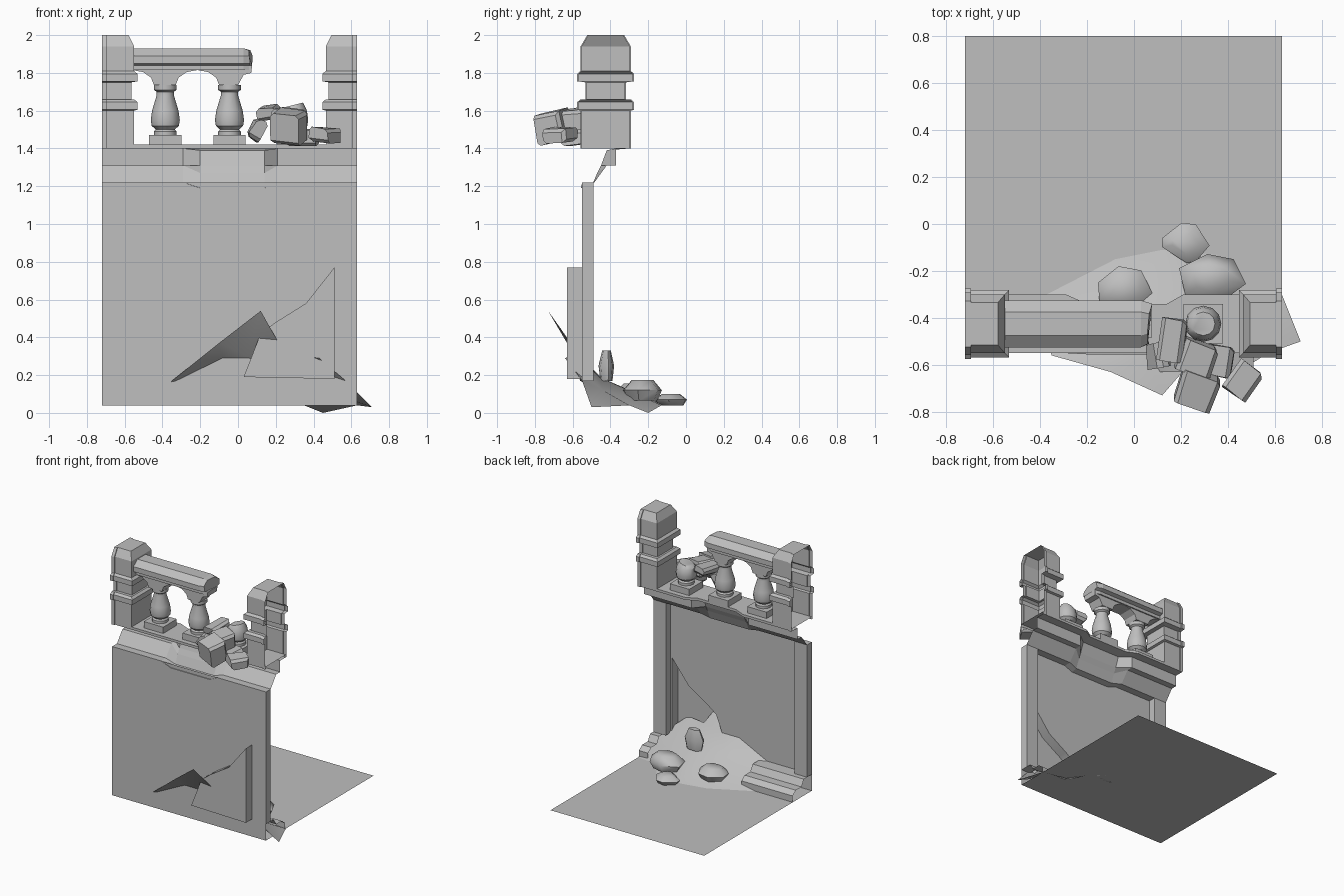
import bpy, bmesh, math, random
from mathutils import Vector, Euler

random.seed(4)
cube = bpy.data.objects.get("Cube")
if cube:
    bpy.data.objects.remove(cube)

stone = bpy.data.materials.new("grey stone")
stone.use_nodes = True
GREY = (0.52, 0.52, 0.52, 1)
stone.diffuse_color = GREY
stone.node_tree.nodes["Principled BSDF"].inputs["Base Color"].default_value = GREY


def finish(name, bm, smooth=0):
    bmesh.ops.recalc_face_normals(bm, faces=bm.faces[:])
    mesh = bpy.data.meshes.new(name)
    bm.to_mesh(mesh)
    bm.free()
    mesh.materials.append(stone)
    ob = bpy.data.objects.new(name, mesh)
    bpy.context.collection.objects.link(ob)
    if smooth:
        bpy.ops.object.select_all(action='DESELECT')
        ob.select_set(True)
        bpy.context.view_layer.objects.active = ob
        bpy.ops.object.shade_smooth_by_angle(angle=math.radians(smooth))


def loft(name, sections, closed=False, caps=(False, False), smooth=0):
    """Skin a row of equal-length sections."""
    bm = bmesh.new()
    rings = [[bm.verts.new(p) for p in s] for s in sections]
    n = len(rings[0])
    for a, b in zip(rings, rings[1:]):
        for i in range(n if closed else n - 1):
            j = (i + 1) % n
            bm.faces.new((a[i], a[j], b[j], b[i]))
    for use, ring in zip(caps, (rings[0], rings[-1])):
        if use:
            bm.faces.new(ring)
    finish(name, bm, smooth)


def along_x(profile, x):
    return [(x, y, z) for y, z in profile]


def patch(name, points, faces, smooth=0):
    """Small surface from named points and letter strings."""
    bm = bmesh.new()
    v = {k: bm.verts.new(p) for k, p in points.items()}
    for f in faces.split():
        bm.faces.new([v[c] for c in f])
    finish(name, bm, smooth)


# Floor
patch("floor", {"a": (-.72, -.55, .04), "b": (.63, -.55, .04),
                "c": (.63, .8, .04), "d": (-.72, .8, .04)}, "abcd")

# Flat wall sheet with a pocket knocked into its lower corner
W, POCKET = -.55, -.63
corners = {"a": (-.72, .04), "b": (.63, .04), "c": (.63, 1.22), "d": (-.72, 1.22)}
hole = {"h": (.03, .19), "j": (.12, .42), "g": (.2, .48),
        "k": (.36, .58), "e": (.51, .77), "f": (.51, .18)}
points = {n: (x, W, z) for n, (x, z) in {**corners, **hole}.items()}
points.update({n.upper(): (x, POCKET, z) for n, (x, z) in hole.items()})
rim = " ".join(p + q + q.upper() + p.upper() for p, q in zip("hjgkef", "jgkefh"))
patch("wall", points, "ahd hjd jgd gkd ked edc ecb efb fba fah HJGKEF " + rim, 60)

# Corner pilasters behind the wall
for side, xo, xi in (("right", -.72, -.61), ("left", .63, .52)):
    foot = [(xo, W), (xo, -.49), (xi, -.49), (xi, W)]
    loft(side + "_pilaster", [[(x, y, z) for x, y in foot] for z in (.17, 1.22)])

# Cornice with a chipped middle
full = [(W, 1.22), (-.49, 1.22), (-.42, 1.31), (-.37, 1.31), (-.37, 1.4),
        (-.3, 1.4), (-.3, 1.42), (W, 1.42), (W, 1.4)]
chip = [(-.555, 1.19), (-.5, 1.2), (-.47, 1.27), (-.45, 1.31), (-.42, 1.39),
        (-.34, 1.4), (-.34, 1.42), (W, 1.42), (W, 1.4)]
loft("cornice", [along_x(full if abs(x + .03) > .2 else chip, x)
                 for x in (-.72, -.29, -.2, .14, .21, .63)])

# Skirting at both ends of the wall foot
skirt = [(W, .17), (-.45, .17), (-.42, .12), (-.35, .12), (-.31, .09), (-.31, .04)]
for side, x0, x1 in (("right", -.72, -.27), ("left", .55, .63)):
    loft(side + "_skirting", [along_x(skirt, x0), along_x(skirt, x1)])

# Posts: half shells open on the outer side, with a thin rim
levels = [(1.4, .125, 0), (1.6, .125, 0), (1.605, .143, -.018), (1.645, .143, -.018),
          (1.66, .125, 0), (1.66, .1, .015), (1.75, .1, .015), (1.755, .143, -.018),
          (1.795, .143, -.018), (1.81, .125, 0), (1.94, .125, 0), (2, .09, .03)]
for side, xo, xi in (("right", -.72, -.55), ("left", .63, .465)):
    s = 1 if xo > 0 else -1
    rows = []
    for z, h, inset in levels:
        half = [(xo, h + .008), (xo - s * .025, h + .008), (xo - s * .025, h), (xi + s * inset, h)]
        rows.append([(x, -.425 - y, z) for x, y in half] +
                    [(x, -.425 + y, z) for x, y in reversed(half)])
    loft(side + "_post", rows, caps=(False, True))

# Handrail with a broken end
rail = [(-.07, 1.815), (-.07, 1.84), (-.1, 1.85), (-.1, 1.89), (-.05, 1.93),
        (.05, 1.93), (.1, 1.89), (.1, 1.85), (.07, 1.84), (.07, 1.815)]
rows = [[(x, y - .425, z) for y, z in rail] for x in (-.56, .03)]
rows.append([(.075 + random.uniform(-.02, .005), y * .85 - .425, z - .01 * (z > 1.9)) for y, z in rail])
loft("handrail", rows, closed=True, caps=(True, True))


# Arched panel under the handrail
def arch(cx, start, end):
    return [(cx + .115 * math.cos(math.radians(a)), 1.735 + .08 * math.sin(math.radians(a)))
            for a in range(start, end, -30)]


outline = ([(-.56, 1.84), (-.56, 1.815)] + arch(-.56, 60, -1) + arch(-.215, 180, -1)
           + [(0, 1.735), (.03, 1.79), (.07, 1.8), (.075, 1.84)])
loft("arch_panel", [[(x, y, z) for x, z in outline] for y in (-.485, -.365)],
     closed=True, caps=(True, True))


def box(name, loc, size, rot=(0, 0, 0), bevel=0, jitter=0):
    bm = bmesh.new()
    bmesh.ops.create_cube(bm, size=1)
    turn = Euler([math.radians(a) for a in rot]).to_matrix()
    for v in bm.verts:
        v.co = Vector([c * k + random.uniform(-jitter, jitter) for c, k in zip(v.co, size)])
    if bevel:
        bmesh.ops.bevel(bm, geom=list(bm.edges)[::2], offset=bevel, segments=1, affect='EDGES')
    for v in bm.verts:
        v.co = turn @ v.co + Vector(loc)
    finish(name, bm)


# Balusters, the last one snapped
turned = [(.06, 1.47), (.06, 1.49), (.05, 1.5), (.072, 1.52), (.077, 1.55), (.07, 1.6),
          (.046, 1.68), (.046, 1.7), (.06, 1.71), (.06, 1.735)]
ring = [math.tau * k / 12 for k in range(12)]
for i, x in enumerate((-.385, -.045, .295)):
    box(f"baluster_base_{i + 1}", (x, -.425, 1.445), (.17, .17, .05))
    shape = turned if i < 2 else turned[:6] + [(.05, 1.63)]
    rows = []
    for r, z in shape:
        tilt = .25 if i == 2 and z > 1.61 else 0
        rows.append([(x + r * math.cos(a), -.425 + r * math.sin(a), z + tilt * r * math.cos(a))
                     for a in ring])
    loft(f"baluster_{i + 1}", rows, closed=True, caps=(True, True), smooth=35)

# Broken blocks lying at the balustrade
for i, (loc, size, rot) in enumerate([
        ((.27, -.7, 1.515), (.17, .15, .16), (12, 4, -20)),
        ((.27, -.57, 1.55), (.15, .13, .12), (5, 6, -18)),
        ((.1, -.56, 1.5), (.07, .1, .11), (0, 32, 10)),
        ((.16, -.49, 1.59), (.11, .18, .07), (8, -8, -8)),
        ((.465, -.665, 1.47), (.12, .14, .08), (0, 4, -35)),
        ((.34, -.58, 1.46), (.16, .13, .08), (4, 0, -12))]):
    box(f"broken_block_{i + 1}", loc, size, rot, .018, .006)

# Rubble heap bursting through the wall and sloping to the floor
patch("rubble_heap", {
    "a": (-.43, -.33, .04), "b": (-.08, -.15, .04), "c": (.12, -.11, .04), "d": (.45, -.2, 0),
    "e": (.63, -.3, .04), "f": (.71, -.5, .03), "g": (.57, -.55, .17), "s": (.43, -.64, .29),
    "r": (.12, -.73, .54), "q": (-.1, -.63, .37), "k": (-.35, -.56, .17),
    "l": (-.05, -.4, .14), "m": (.22, -.46, .19), "n": (.45, -.44, .12), "o": (.35, -.13, .04),
    "u": (.05, -.56, .3), "w": (.25, -.58, .31)},
    "akl abl bcl clm cmo omn ond den efn fgn gns nsw nwm muw urw uqr ulq qlk ulm", 60)


# Loose stones on the heap
def rock(name, loc, size):
    bm = bmesh.new()
    for k in range(7):
        a = math.tau * k / 7 + random.uniform(-.35, .35)
        for z, r in ((-.5, .42), (0, .54), (.5, .3)):
            bm.verts.new((loc[0] + size[0] * r * math.cos(a),
                          loc[1] + size[1] * r * math.sin(a), loc[2] + size[2] * z))
    bmesh.ops.convex_hull(bm, input=bm.verts[:])
    loose = [v for v in bm.verts if not v.link_faces]
    bmesh.ops.delete(bm, geom=loose, context='VERTS')
    finish(name, bm, 60)


for i, (loc, size) in enumerate([((.22, -.08, .07), (.19, .16, .06)),
                                 ((.33, -.23, .12), (.28, .19, .11)),
                                 ((-.04, -.28, .11), (.22, .19, .09)),
                                 ((.22, -.42, .25), (.15, .08, .16))]):
    rock(f"loose_stone_{i + 1}", loc, size)
